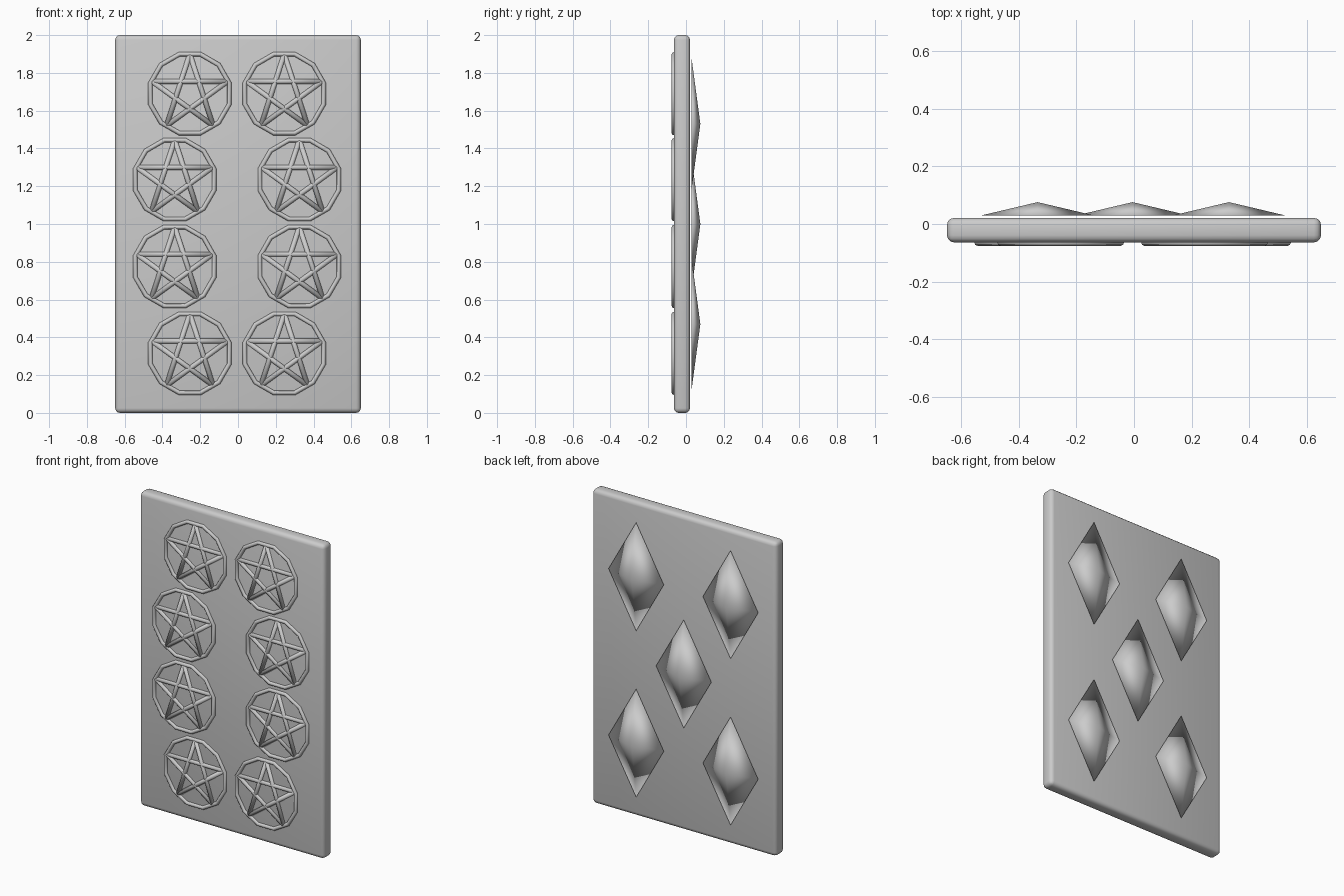
import bpy, bmesh, math
from mathutils import Matrix, Vector

if "Cube" in bpy.data.objects:
    bpy.data.objects.remove(bpy.data.objects["Cube"])


def make_object(name, bm, smooth=True):
    bmesh.ops.recalc_face_normals(bm, faces=bm.faces)
    mesh = bpy.data.meshes.new(name)
    bm.to_mesh(mesh)
    bm.free()
    for p in mesh.polygons:
        p.use_smooth = smooth
    obj = bpy.data.objects.new(name, mesh)
    bpy.context.collection.objects.link(obj)
    return obj


# Card slab with rounded edges
FRONT, BACK = -0.064, 0.021
bm = bmesh.new()
bmesh.ops.create_cube(bm, size=1, matrix=Matrix.Translation((0, (FRONT + BACK) / 2, 1))
                      @ Matrix.Diagonal((1.3, BACK - FRONT, 2, 1)))
bmesh.ops.bevel(bm, geom=bm.edges[:], offset=0.025, segments=3, profile=0.5, affect='EDGES')
make_object("card_slab", bm)


# Front emblem: faceted ring around a five-pointed star of round bars
def add_ring(bm, radius, half_width, depth, sides=12, section=8):
    rings = []
    for i in range(sides):
        a = 2 * math.pi * (i + 0.5) / sides
        loop = []
        for j in range(section):
            b = 2 * math.pi * j / section
            r = radius + half_width * math.cos(b)
            loop.append(bm.verts.new((r * math.cos(a), depth * math.sin(b), r * math.sin(a))))
        rings.append(loop)
    for i in range(sides):
        p, q = rings[i], rings[(i + 1) % sides]
        for j in range(section):
            k = (j + 1) % section
            bm.faces.new((p[j], p[k], q[k], q[j]))


def add_bar(bm, a, b, radius, depth):
    d = b - a
    rot = d.to_track_quat('Z', 'Y').to_matrix().to_4x4()
    flatten = Matrix.Diagonal((1, depth / radius, 1, 1))
    bmesh.ops.create_cone(bm, cap_ends=True, segments=8, radius1=radius, radius2=radius,
                          depth=d.length, matrix=flatten @ Matrix.Translation((a + b) / 2) @ rot)


def star_emblem(name, x, z):
    bm = bmesh.new()
    add_ring(bm, 0.216, 0.012, 0.012)
    tips = [Vector((0.21 * math.sin(2 * math.pi * i / 5), 0, 0.21 * math.cos(2 * math.pi * i / 5)))
            for i in range(5)]
    for i in range(5):
        add_bar(bm, tips[i], tips[(i + 2) % 5], 0.013, 0.011)
    make_object(name, bm).location = (x, FRONT, z)


for row, (x, z) in enumerate([(0.25, 1.69), (0.33, 1.235), (0.33, 0.775), (0.25, 0.315)]):
    star_emblem(f"star_emblem_left_{row}", -x - 0.005, z)
    star_emblem(f"star_emblem_right_{row}", x - 0.005, z)


# Back: five shallow diamond-shaped pyramids, hovering just off the slab
def diamond(name, x, z, base=0.03, peak=0.076):
    bm = bmesh.new()
    m = (Matrix.Translation((x, (base + peak) / 2, z)) @ Matrix.Diagonal((0.195, 1, 0.345, 1))
         @ Matrix.Rotation(-math.pi / 2, 4, 'X'))
    bmesh.ops.create_cone(bm, cap_ends=True, segments=4, radius1=1, radius2=0,
                          depth=peak - base, matrix=m)
    bmesh.ops.remove_doubles(bm, verts=bm.verts, dist=0.0005)
    make_object(name, bm)


for i, (x, z) in enumerate([(-0.335, 1.53), (0.33, 1.53), (-0.005, 1.0), (-0.335, 0.47), (0.33, 0.47)]):
    diamond(f"diamond_gem_{i}", x, z)
